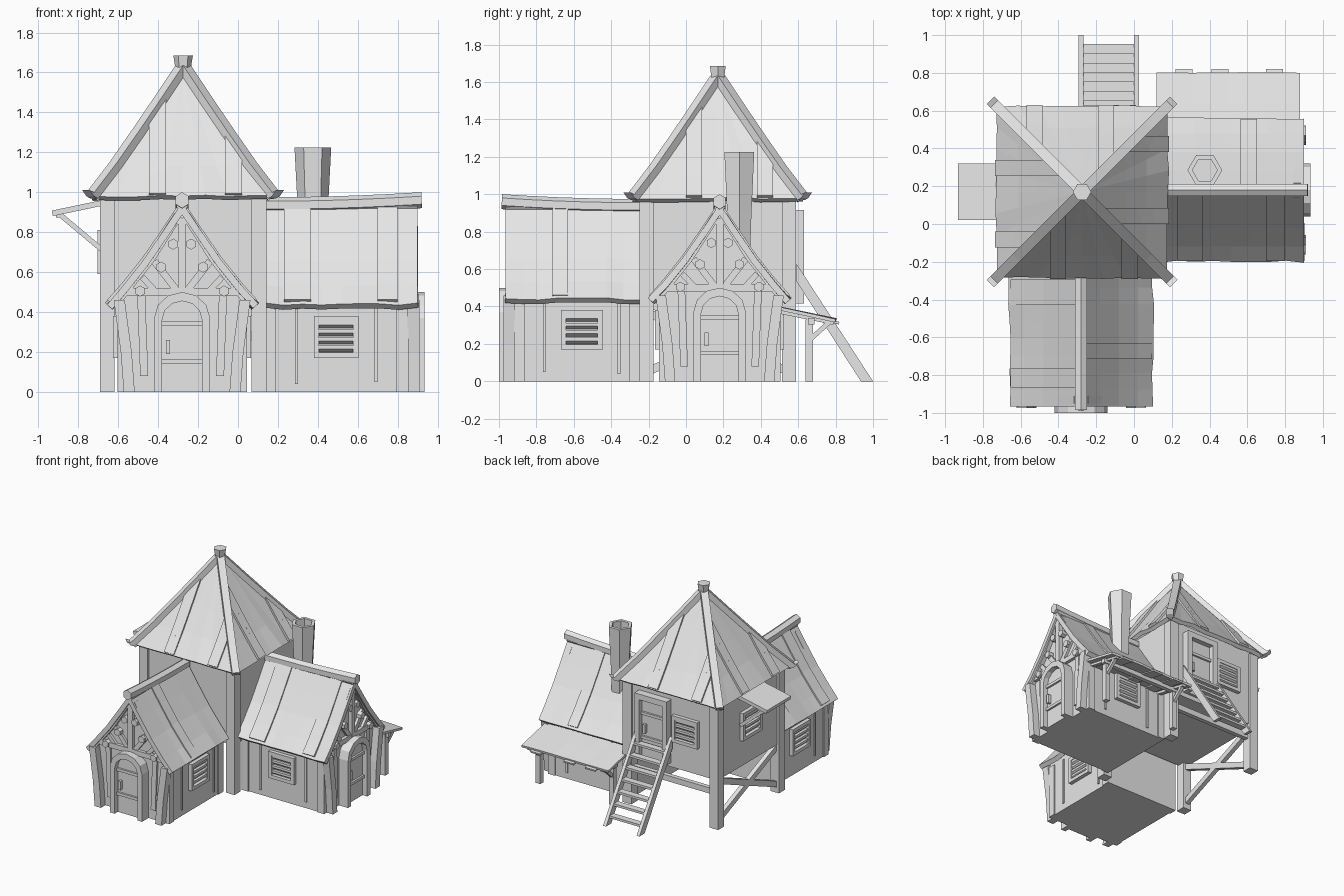
import bpy, bmesh, math, random
from mathutils import Vector, Matrix

random.seed(4)
if "Cube" in bpy.data.objects:
    bpy.data.objects.remove(bpy.data.objects["Cube"], do_unlink=True)

COLOUR = (0.8, 0.8, 0.8, 1)
grey = bpy.data.materials.new("pale_grey")
grey.use_nodes = True
grey.diffuse_color = COLOUR
grey.node_tree.nodes["Principled BSDF"].inputs["Base Color"].default_value = COLOUR
WORLD = Matrix()


def place(x, y, degrees=0):
    return Matrix.Translation((x, y, 0)) @ Matrix.Rotation(math.radians(degrees), 4, "Z")


def build(name, verts, faces, frame, recalc=True):
    bm = bmesh.new()
    vs = [bm.verts.new(frame @ Vector(v)) for v in verts]
    for f in faces:
        bm.faces.new([vs[i] for i in f])
    if recalc:
        bmesh.ops.recalc_face_normals(bm, faces=bm.faces)
    mesh = bpy.data.meshes.new(name)
    bm.to_mesh(mesh)
    bm.free()
    mesh.materials.append(grey)
    obj = bpy.data.objects.new(name, mesh)
    bpy.context.collection.objects.link(obj)
    return obj


def loft(name, rings, frame=WORLD):
    n = len(rings[0])
    faces = [list(range(n)), [(len(rings) - 1) * n + i for i in range(n)]]
    for k in range(len(rings) - 1):
        for i in range(n):
            j = (i + 1) % n
            faces.append([k * n + i, k * n + j, k * n + n + j, k * n + n + i])
    return build(name, [v for r in rings for v in r], faces, frame)


def bar(name, pts, w, h, frame=WORLD, sides=4):
    """Beam along a path; w is its width, h its height."""
    pts = [Vector(p) for p in pts]
    d = (pts[-1] - pts[0]).normalized()
    side = d.cross((0, 0, 1)) if abs(d.z) < 0.99 else Vector((1, 0, 0))
    side.normalize()
    up = side.cross(d)
    if sides == 4:
        shape = [(-.5, -.5), (.5, -.5), (.5, .5), (-.5, .5)]
    else:
        shape = [(math.sin(a) / 2, math.cos(a) / 2)
                 for a in (math.tau * i / sides for i in range(sides))]
    return loft(name, [[p + side * a * w + up * b * h for a, b in shape] for p in pts], frame)


def prism(name, shape, y0, y1, frame=WORLD):
    return loft(name, [[(x, y, z) for x, z in shape] for y in (y0, y1)], frame)


def plate(name, x0, x1, z0, z1, y0, y1, frame):
    return prism(name, [(x0, z0), (x1, z0), (x1, z1), (x0, z1)], y0, y1, frame)


def slab(name, prof, xs, thick, frame, taper=False, wobble=0):
    """Roof sheet: prof runs down the slope as (distance, height)."""
    n, last = len(prof), prof[-1][0]
    verts = []
    for x in xs:
        drop = random.uniform(-wobble, wobble)
        for k, (d, z) in enumerate(prof):
            f = d / last if taper else 1
            verts.append((x * f, d + (drop if k == n - 1 else 0), z + drop * d / last))
    faces = [(i * n + j, i * n + n + j, i * n + n + j + 1, i * n + j + 1)
             for i in range(len(xs) - 1) for j in range(n - 1)]
    obj = build(name, verts, faces, frame, False)
    mod = obj.modifiers.new("thickness", "SOLIDIFY")
    mod.thickness, mod.offset = thick, -1
    return obj


def spread(a, b, n):
    return [a + (b - a) * i / n for i in range(n + 1)]


def window(x, z, frame, w=.112, h=.105):
    t = .027
    for s in (-1, 1):
        plate("window_frame_side", x + s * w, x + s * (w - t), z - h, z + h, -.01, .03, frame)
        plate("window_frame_rail", x - w + t, x + w - t, z + s * h, z + s * (h - t), -.01, .03, frame)
    plate("window_back", x - w + t, x + w - t, z - h + t, z + h - t, -.01, .003, frame)
    for k in range(4):
        # Slats overhang, with a sloped underside
        c = z + (k - 1.5) * .04
        section = [(0, c - .018), (.024, c), (.024, c + .018), (0, c + .018)]
        loft("window_slat", [[(x + e, y, q) for y, q in section] for e in (t - w, w - t)], frame)


def door(x, z, frame, arched=True, high=.5):
    def outline(half, top, spring):
        if not arched:
            return [(half, 0), (half, top), (-half, top), (-half, 0)]
        arch = [(half * math.cos(a), spring + (top - spring) * math.sin(a))
                for a in spread(0, math.pi, 6)]
        return [(half, 0)] + arch + [(-half, 0)]
    f = frame @ Matrix.Translation((x, 0, z))
    outer, inner = outline(.14, high, .37), outline(.1, high - .045, .36)
    for i in range(len(outer) - 1):
        prism("door_frame", [outer[i], outer[i + 1], inner[i + 1], inner[i]], -.02, .08, f)
    prism("door_panel", inner, -.01, .04, f)
    for c in (.14, high - .17):
        plate("door_cross_rail", -.1, .1, c, c + .022, .03, .055, f)
    plate("door_handle", .06, .08, .19, .26, .03, .065, f)


# Wings with gabled roofs
ROOF = [(0, .95), (.1, .8), (.2, .655), (.3, .53), (.38, .44)]


def wing(frame, length):
    prism("wing_body", [(-.315, 0), (.315, 0), (.315, .46), (.19, .61), (.09, .76), (0, .89),
                        (-.09, .76), (-.19, .61), (-.315, .46)], -length, -.045, frame)
    bar("ridge_beam", [(0, v, .935 + .024 * (1 + v / length) ** 2)
                       for v in spread(-length, .02, 5)], .075, .08, frame, 6)
    wall = frame @ place(0, -.045)
    door(0, 0, wall)
    for s, boards in ((1, ((.1, .2), (.535, .67))), (-1, ((.25, .335),))):
        slope = frame @ place(0, 0, -90 * s)
        slab("wing_roof", ROOF, sorted(-s * v for v in spread(-length, 0, 8)), .035, slope,
             wobble=.007)
        raised = [(d, z + .016) for d, z in ROOF[:-1]] + [(.375, .462)]
        for a, b in boards:
            slab("roof_board", raised, sorted((s * a, s * b)), .02, slope)
        # Side wall boards and shuttered window
        side = slope @ place(0, .315)
        window(s * .408, .275, side)
        for a, w, foot in ((.045, .06, 0), (.2, .015, .05), (.6, .015, .04), (length - .06, .06, 0)):
            plate("wall_board", s * a, s * (a + w), foot, .42, -.01, .009, side)
        # Gable timbers
        bar("leaning_post", [(s * .265, .025, 0), (s * .28, .025, .2), (s * .315, .025, .46)],
            .055, .06, wall)
        bar("inner_stud", [(s * .19, 0, .08), (s * .205, 0, .49)], .04, .03, wall)
        bar("rake_beam", [(s * .33, .01, .45), (s * .16, .01, .665), (s * .02, .01, .885)],
            .04, .045, wall)
        bar("gable_strut", [(s * .02, .005, .5), (s * .14, .005, .655)], .03, .035, wall)
        bar("short_strut", [(s * .13, .005, .5), (s * .2, .005, .575)], .03, .03, wall)
        for u, z in ((.21, .505), (.105, .625), (.045, .74)):
            bar("wooden_peg", [(s * u, -.01, z), (s * u, .04, z)], .055, .055, wall, 6)
    bar("tie_beam", [(-.28, .005, .5), (.28, .005, .5)], .04, .04, wall)
    bar("king_post", [(0, .01, .48), (0, .01, .87)], .04, .04, wall)


wing(place(-.28, -.965, 180), .72)
wing(place(.9, .18, -90), .77)

# Raised tower on posts
CX, CY, FLOOR = -.275, .17, .38
tower = place(CX, CY)
plate("tower_body", -.4, .4, FLOOR, .985, -.4, .4, tower)
for sx in (-1, 1):
    for sy in (-1, 1):
        bar("corner_post", [(sx * .38, sy * .38, 0), (sx * .38, sy * .38, .97)], .075, .075, tower)
for s in (-1, 1):
    bar("west_cross_brace", [(-.38, -.36 * s, .06), (-.38, .36 * s, .36)], .035, .045, tower)
bar("rear_beam", [(-.36, .38, .28), (.36, .38, .28)], .035, .045, tower)

# Tower roof with raised boards, hip beams and cap
CURVE = [(.01, 1.615), (.12, 1.45), (.23, 1.288), (.34, 1.13), (.455, .98)]


def tower_height(d):
    for (a, za), (b, zb) in zip(CURVE, CURVE[1:]):
        if d <= b:
            return za + (zb - za) * (d - a) / (b - a)
    return CURVE[-1][1]


for k in range(4):
    face = place(CX, CY, 90 * k)
    slab("tower_roof", CURVE, spread(-.455, .455, 8), .03, face, taper=True, wobble=.006)
    for u in (-.295, .085):
        # Two strips per board, so that its top follows the hip
        for a in (u, u + .0425):
            prof = [(d + .006, tower_height(d) + .014) for d in spread(abs(a + .021) + .01, .455, 4)]
            slab("tower_roof_board", prof, [a, a + .0425], .022, face)
for sx in (-1, 1):
    for sy in (-1, 1):
        bar("hip_beam", [(sx * d, sy * d, z + .004) for d, z in CURVE] +
            [(sx * .475, sy * .475, .995)], .055, .042, tower)


def hexagon(r, z):
    return [(r * math.cos(a), r * math.sin(a), z) for a in spread(0, math.tau, 6)[:6]]


loft("roof_cap", [hexagon(.034, 1.59), hexagon(.049, 1.685)], tower)

# Rear door, rear window and ladder
door(.145, .415, place(CX, CY + .38), arched=False)
window(-.13, .7, place(CX, CY + .4))
turned = place(0, 0, 90)
for x in (-.28, .013):
    prism("ladder_rail", [(.59, .63), (.59, .535), (.935, 0), (1.0, 0)], -x - .013, -x + .013, turned)
for t in spread(.1, .9, 6):
    y, z = .59 + .375 * t, .58 * (1 - t)
    bar("ladder_step", [(-.275, y, z), (.01, y, z)], .052, .018)

# West window with awning
west = place(CX - .4, CY, 90)
window(0, .7, west, .12, .11)
slab("awning_roof", [(0, .962), (.258, .908)], spread(-.15, .15, 3), .028, west)
for x in (-.12, .12):
    bar("awning_brace", [(x, .01, .715), (x, .225, .895)], .025, .025, west)
bar("awning_beam", [(-.14, .225, .885), (.14, .225, .885)], .025, .025, west)

# Rear porch of the side wing
porch = place(.5, .17)
slab("porch_roof", [(.3, .405), (.47, .37), (.633, .335)], spread(-.38, .38, 8), .018, porch, wobble=.003)
for x in (-.28, -.09, .2):
    slab("porch_board", [(.3, .39), (.65, .318)], [x, x + .09], .014, porch)
bar("porch_beam", [(-.36, .5, .32), (.36, .5, .32)], .035, .035, porch)
for x in (-.32, .32):
    bar("porch_post", [(x, .49, 0), (x, .49, .33)], .04, .04, porch)
    bar("porch_brace", [(x, .49, .22), (x, .6, .32)], .025, .025, porch)
    bar("porch_rafter", [(x, .3, .38), (x, .62, .315)], .03, .025, porch)

# Hollow chimney
loft("chimney", [hexagon(.06, .5), hexagon(.075, .9), hexagon(.092, 1.225),
                 hexagon(.066, 1.225), hexagon(.066, 1.12)], place(.375, .285))
